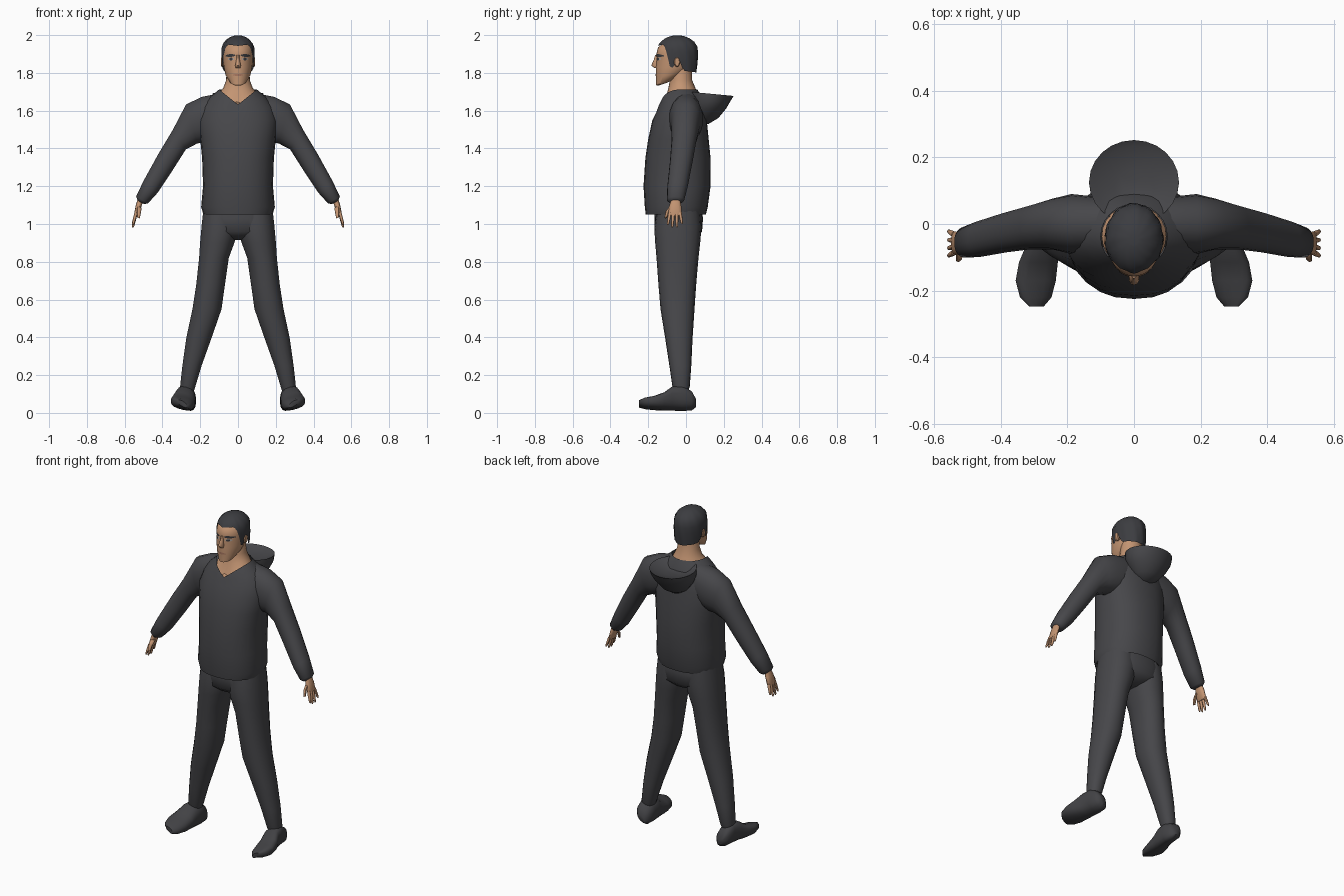
import bpy, bmesh, math
from mathutils import Vector

cube = bpy.data.objects.get("Cube")
if cube:
    bpy.data.objects.remove(cube)


def material(name, rgb):
    m = bpy.data.materials.new(name)
    m.use_nodes = True
    m.diffuse_color = (*rgb, 1)
    m.node_tree.nodes["Principled BSDF"].inputs["Base Color"].default_value = (*rgb, 1)
    return m


CLOTH = material("charcoal cloth", (.062, .062, .068))
SHOE = material("dark shoe", (.055, .055, .06))
SKIN = material("tan skin", (.55, .30, .17))
HAIR = material("dark hair", (.045, .046, .052))
LIP = material("lip", (.40, .19, .12))
WHITE = material("eye white", (.42, .38, .35))


def finish(name, bm, mat):
    bmesh.ops.recalc_face_normals(bm, faces=bm.faces[:])
    me = bpy.data.meshes.new(name)
    bm.to_mesh(me)
    bm.free()
    me.materials.append(mat)
    ob = bpy.data.objects.new(name, me)
    bpy.context.collection.objects.link(ob)
    for o in bpy.context.selected_objects:
        o.select_set(False)
    ob.select_set(True)
    bpy.context.view_layer.objects.active = ob
    bpy.ops.object.shade_smooth_by_angle(angle=math.radians(50))
    return ob


def ring(c, u, v, n=20, power=2.0, dip=0.0):
    """Rounded outline: u points sideways, v backwards, dip lowers the front."""
    pts = []
    for i in range(n):
        a = math.tau * i / n
        s, k = math.sin(a), math.cos(a)
        e = 2 / power
        p = Vector(c) + Vector(u) * math.copysign(abs(s) ** e, s)
        p -= Vector(v) * math.copysign(abs(k) ** e, k)
        if k > 0:
            p.z -= dip * (1 - abs(s))
        pts.append(p)
    return pts


def level(z, rx, front, back, dip=0.0, tilt=0.0, power=2.0, n=24):
    """Horizontal ring given by half width, front y and back y."""
    return ring((0, (front + back) / 2, z), (rx, 0, 0),
                (0, (back - front) / 2, tilt), n, power, dip)


def limb(outer, inner, cy, ry, n=18):
    """Ring spanning two outline points in x and z."""
    o, i = Vector((outer[0], cy, outer[1])), Vector((inner[0], cy, inner[1]))
    return ring((o + i) / 2, (o - i) / 2, (0, ry, 0), n, 2.2)


def loft(name, rings, mat, sign=1, cap_start=True, cap_end=True):
    bm = bmesh.new()
    rows = [[bm.verts.new((p.x * sign, p.y, p.z)) for p in r] for r in rings]
    for lo, hi in zip(rows, rows[1:]):
        for i in range(len(lo)):
            j = (i + 1) % len(lo)
            bm.faces.new((lo[i], lo[j], hi[j], hi[i]))
    if cap_start:
        bm.faces.new(rows[0])
    if cap_end:
        bm.faces.new(rows[-1])
    return finish(name, bm, mat)


def interp(keys, t):
    for (t0, *a), (t1, *b) in zip(keys, keys[1:]):
        if t <= t1:
            f = max(0, (t - t0) / (t1 - t0))
            return [p + (q - p) * f for p, q in zip(a, b)]
    return keys[-1][1:]


# Sweater body with a V neckline
loft("sweater_body", [
    level(1.075, .16, -.19, .08, power=2.3),
    level(1.05, .183, -.213, .105, power=2.3),
    level(1.09, .195, -.218, .115, power=2.3),
    level(1.20, .185, -.225, .13, power=2.3),
    level(1.35, .19, -.215, .13, power=2.3),
    level(1.45, .20, -.20, .12, power=2.3),
    level(1.55, .21, -.178, .11, power=2.2),
    level(1.62, .19, -.158, .10, .03),
    level(1.67, .15, -.147, .085, .055),
    level(1.712, .10, -.135, .06, .08)], CLOTH, cap_end=False)

# Hood hanging behind the neck, hollow on top
loft("hood", [
    level(1.53, .03, .07, .12), level(1.56, .075, .03, .17),
    level(1.61, .115, .02, .212), level(1.65, .135, .01, .235),
    level(1.69, .135, .0, .252, tilt=-.012),
    level(1.68, .115, .01, .235, tilt=-.012),
    level(1.655, .06, .05, .16)], CLOTH)

# Neck filling the collar
loft("neck", [
    level(1.695, .097, -.132, .058, .08), level(1.72, .078, -.098, .05, .02),
    level(1.76, .063, -.085, .033), level(1.83, .06, -.08, .03)], SKIN)

# Head: z, half width, front, back, tilt
HEAD = [(1.74, .025, -.148, -.10, .008), (1.755, .045, -.158, -.045, .02),
        (1.79, .066, -.158, .0, .015), (1.83, .075, -.160, .03, 0),
        (1.875, .079, -.155, .042, 0), (1.90, .08, -.157, .045, 0),
        (1.935, .076, -.148, .04, 0), (1.965, .055, -.11, .015, 0)]
loft("head", [level(z, rx, f, b, tilt=t, n=32) for z, rx, f, b, t in HEAD], SKIN)
loft("nose", [level(1.895, .007, -.163, -.14, n=10), level(1.865, .010, -.172, -.14, n=10),
              level(1.84, .016, -.184, -.14, n=10), level(1.825, .013, -.168, -.14, n=10)], SKIN)

# Hair cap with sideburns; the hairline height depends on the angle from the front
HAIRLINE = [(0, 1.943), (42, 1.95), (54, 1.925), (62, 1.88), (68, 1.83), (79, 1.825),
            (86, 1.865), (96, 1.865), (102, 1.83), (113, 1.81), (180, 1.80)]
rows = []
for step in range(9):
    row = []
    for i in range(48):
        a = math.tau * i / 48
        low = interp(HAIRLINE, math.degrees(min(a, math.tau - a)))[0]
        z = low + (1.998 - low) * math.sin(step / 8 * math.pi / 2)
        if z > 1.92:
            s = math.sqrt(max(.01, 1 - ((z - 1.92) / .079) ** 2))
        else:
            s = 1 - .9 * max(0, 1.87 - z)
        s *= 1 + .018 * math.cos(11 * a + step)
        row.append(Vector((.087 * s * math.sin(a), -.045 - .107 * s * math.cos(a), z)))
    rows.append(row)
loft("hair", rows, HAIR, cap_start=False)


# Painted face details lying on the head surface
def face_patch(name, x0, x1, z0, z1, mat, slant=0.0, lift=.003, taper=1.0):
    bm = bmesh.new()
    cols = []
    for i in range(6):
        t = i / 5
        x = x0 + (x1 - x0) * t
        mid = (z0 + z1) / 2 + slant * t
        half = (z1 - z0) / 2 * (1 - taper * (2 * t - 1) ** 2 * .7)
        col = []
        for z in (mid - half, mid + half):
            rx, f, b, _ = interp(HEAD, z)
            y = (f + b) / 2 - (b - f) / 2 * math.sqrt(1 - (x / rx) ** 2)
            col.append(bm.verts.new((x, y - lift, z)))
        cols.append(col)
    for p, q in zip(cols, cols[1:]):
        bm.faces.new((p[0], q[0], q[1], p[1]))
    ob = finish(name, bm, mat)
    if ob.data.polygons[0].normal.y > 0:
        ob.data.flip_normals()


face_patch("mouth", -.026, .026, 1.783, 1.795, LIP)

for side, sg in (("left", 1), ("right", -1)):
    face_patch(side + "_eyebrow", .014 * sg, .066 * sg, 1.886, 1.901, HAIR, slant=-.003)
    face_patch(side + "_eye", .02 * sg, .054 * sg, 1.866, 1.881, WHITE)
    face_patch(side + "_iris", .028 * sg, .046 * sg, 1.866, 1.881, HAIR, lift=.005, taper=.7)
    loft(side + "_ear", [ring((x, -.047, 1.858), (0, 0, h), (0, w, 0), 12)
                         for x, h, w in ((.065, .022, .012), (.084, .027, .017),
                                         (.09, .022, .012))], SKIN, sg)

    # Sleeve from shoulder to cuff
    loft(side + "_sleeve", [
        limb((.09, 1.695), (.10, 1.46), .0, .08), limb((.19, 1.675), (.185, 1.43), .0, .09),
        limb((.275, 1.635), (.215, 1.425), .0, .076), limb((.345, 1.50), (.275, 1.395), -.01, .066),
        limb((.42, 1.375), (.345, 1.285), -.025, .06), limb((.50, 1.23), (.425, 1.165), -.045, .054),
        limb((.54, 1.145), (.475, 1.11), -.055, .046),
        limb((.53, 1.122), (.495, 1.105), -.055, .032)], CLOTH, sg)

    # Hand: palm, four fingers and a thumb
    loft(side + "_palm", [
        limb((.53, 1.135), (.50, 1.125), -.055, .024, 12), limb((.541, 1.10), (.512, 1.09), -.057, .032, 12),
        limb((.549, 1.06), (.526, 1.053), -.058, .036, 12),
        limb((.548, 1.045), (.533, 1.042), -.058, .032, 12)], SKIN, sg)
    fingers = [(-.085, -.096, .995), (-.067, -.073, .982), (-.049, -.048, .982), (-.032, -.021, 1.0)]
    for k, (y0, y1, tip) in enumerate(fingers):
        rings = []
        for t, r in ((0, .009), (.5, .008), (.9, .006), (1, .003)):
            x, z = .539 + .018 * t, 1.06 + (tip - 1.06) * t
            rings.append(limb((x + r, z), (x - r, z), y0 + (y1 - y0) * t, r, 8))
        loft(f"{side}_finger_{k + 1}", rings, SKIN, sg)
    loft(side + "_thumb", [
        limb((.535, 1.10), (.51, 1.085), -.075, .012, 8), limb((.534, 1.07), (.514, 1.06), -.098, .010, 8),
        limb((.535, 1.035), (.52, 1.03), -.108, .006, 8)], SKIN, sg)

    # Trouser leg
    loft(side + "_trouser_leg", [
        limb((.185, 1.07), (.0, 1.07), -.04, .115), limb((.194, .99), (.0, .97), -.043, .125),
        limb((.202, .90), (.018, .90), -.044, .119), limb((.207, .82), (.048, .82), -.045, .111),
        limb((.222, .68), (.068, .68), -.046, .10), limb((.242, .55), (.086, .55), -.045, .09),
        limb((.274, .40), (.138, .40), -.038, .073), limb((.295, .25), (.192, .25), -.03, .058),
        limb((.307, .14), (.225, .14), -.026, .046), limb((.30, .11), (.235, .11), -.026, .036)],
        CLOTH, sg)

    # Shoe: y, x, half width, sole z, top z
    shoe = [(.052, .27, .022, .035, .07), (.03, .27, .042, .015, .112), (-.02, .27, .048, .013, .142),
            (-.075, .277, .052, .014, .136), (-.115, .287, .059, .015, .106), (-.17, .295, .061, .018, .086),
            (-.22, .295, .048, .024, .076), (-.248, .293, .022, .034, .062)]
    loft(side + "_shoe", [ring((x, y, (lo + hi) / 2), (w, 0, .012), (0, 0, (hi - lo) / 2), 18, 2.6)
                          for y, x, w, lo, hi in shoe], SHOE, sg)

# Hips joining the trouser legs
loft("trouser_hips", [
    level(1.10, .17, -.16, .08, power=2.3), level(1.03, .188, -.168, .09, power=2.3),
    level(.96, .185, -.165, .085, power=2.3), level(.93, .11, -.13, .055),
    level(.915, .04, -.09, .01)], CLOTH)
